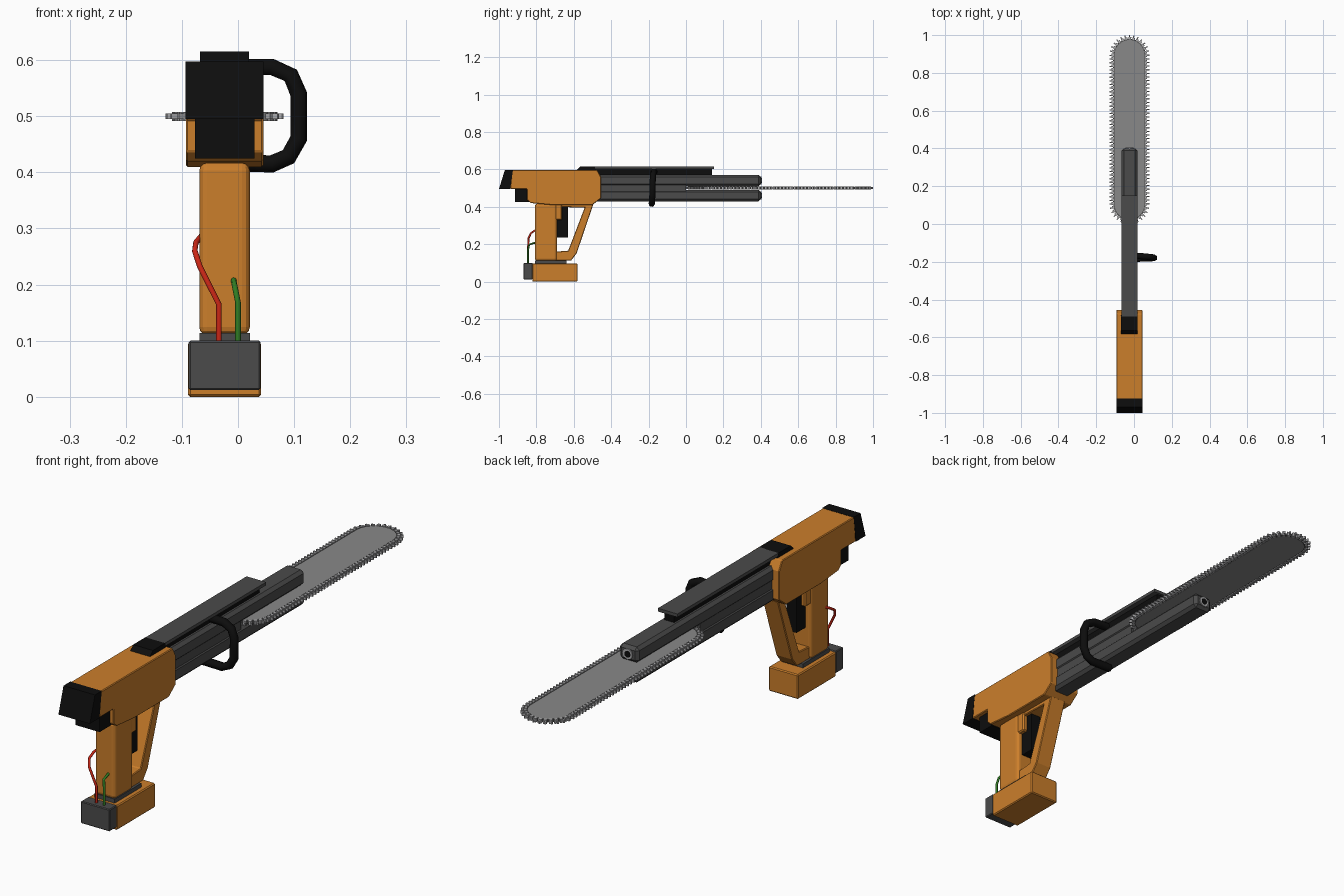
import bpy
from math import pi, sin, cos
from mathutils import Vector, Matrix
import bmesh

if "Cube" in bpy.data.objects:
    bpy.data.objects.remove(bpy.data.objects["Cube"])

CX = -0.024  # centre plane of the tool


def material(name, r, g, b):
    m = bpy.data.materials.new(name)
    m.use_nodes = True
    m.diffuse_color = (r, g, b, 1)
    m.node_tree.nodes["Principled BSDF"].inputs["Base Color"].default_value = (r, g, b, 1)
    return m


orange = material("orange plastic", 0.6, 0.21, 0.024)
gunmetal = material("dark grey metal", 0.07, 0.07, 0.07)
black = material("black rubber", 0.004, 0.004, 0.004)
steel = material("blade steel", 0.25, 0.25, 0.25)
bright = material("bright steel", 0.42, 0.42, 0.43)
red = material("red wire", 0.6, 0.02, 0.008)
green = material("green wire", 0.03, 0.2, 0.016)


def add_object(name, bm, mat, bevel=0, segments=1):
    bmesh.ops.recalc_face_normals(bm, faces=bm.faces)
    me = bpy.data.meshes.new(name)
    bm.to_mesh(me)
    bm.free()
    me.materials.append(mat)
    ob = bpy.data.objects.new(name, me)
    bpy.context.collection.objects.link(ob)
    if bevel:
        mod = ob.modifiers.new("bevel", 'BEVEL')
        mod.width = bevel
        mod.segments = segments
        mod.limit_method = 'ANGLE'
    return ob


def extrude(bm, points, offset):
    face = bm.faces.new([bm.verts.new(p) for p in points])
    new = bmesh.ops.extrude_face_region(bm, geom=[face])["geom"]
    verts = [v for v in new if isinstance(v, bmesh.types.BMVert)]
    bmesh.ops.translate(bm, verts=verts, vec=offset)


def side_part(name, profile, half, mat, bevel=0, segments=1):
    """Side profile in (y, z), extruded across the width."""
    bm = bmesh.new()
    extrude(bm, [(CX - half, y, z) for y, z in profile], (2 * half, 0, 0))
    return add_object(name, bm, mat, bevel, segments)


def box(name, y0, y1, z0, z1, half, mat, bevel=0, segments=1):
    return side_part(name, [(y0, z0), (y1, z0), (y1, z1), (y0, z1)], half, mat, bevel, segments)


def tube(name, points, radius, mat, resolution=2):
    cu = bpy.data.curves.new(name, 'CURVE')
    cu.dimensions = '3D'
    cu.bevel_depth = radius
    cu.bevel_resolution = resolution
    cu.use_fill_caps = True
    sp = cu.splines.new('POLY')
    sp.points.add(len(points) - 1)
    for p, co in zip(sp.points, points):
        p.co = (*co, 1)
    cu.materials.append(mat)
    ob = bpy.data.objects.new(name, cu)
    bpy.context.collection.objects.link(ob)
    return ob


# Housing and rear cap
side_part("housing", [(-0.94, 0.495), (-0.85, 0.495), (-0.85, 0.437), (-0.83, 0.42),
                      (-0.72, 0.41), (-0.50, 0.41), (-0.455, 0.445), (-0.455, 0.56),
                      (-0.475, 0.597), (-0.93, 0.597)], 0.069, orange, 0.003)
side_part("rear_cap", [(-1.0, 0.495), (-0.94, 0.495), (-0.925, 0.598), (-0.968, 0.598)],
          0.0695, black)
box("rear_block", -0.915, -0.84, 0.425, 0.5, 0.053, black)

# Grip, trigger and guard
box("grip", -0.808, -0.69, 0.11, 0.417, 0.045, orange, 0.014, 3)
box("grip_shoulder", -0.70, -0.662, 0.33, 0.417, 0.04, orange, 0.005)
side_part("trigger", [(-0.70, 0.235), (-0.632, 0.235), (-0.632, 0.41), (-0.665, 0.41),
                      (-0.665, 0.33), (-0.70, 0.33)], 0.022, black)
side_part("trigger_guard", [(-0.495, 0.415), (-0.585, 0.15), (-0.615, 0.112), (-0.70, 0.112),
                            (-0.70, 0.16), (-0.63, 0.165), (-0.542, 0.395), (-0.70, 0.40),
                            (-0.70, 0.415)], 0.036, orange, 0.003)

# Foot with battery
box("foot", -0.822, -0.58, 0.0, 0.098, 0.065, orange, 0.004)
box("battery", -0.868, -0.82, 0.012, 0.1, 0.064, gunmetal, 0.003)
box("grip_collar", -0.808, -0.64, 0.095, 0.114, 0.045, gunmetal)

# Wires
tube("red_wire", [(-0.034, -0.845, 0.095), (-0.034, -0.845, 0.165), (-0.068, -0.842, 0.232),
                  (-0.077, -0.828, 0.26), (-0.075, -0.805, 0.275), (-0.064, -0.78, 0.288)],
     0.005, red)
tube("green_wire", [(0, -0.845, 0.095), (0, -0.845, 0.168), (-0.006, -0.838, 0.198),
                    (-0.008, -0.8, 0.21)], 0.005, green)

# Twin barrels, the core between them, and the muzzles
for label, z in (("upper", 0.54), ("lower", 0.46)):
    box(label + "_barrel", -0.5, 0.4, z - 0.031, z + 0.031, 0.042, gunmetal, 0.012)
    for part, radius, depth, mat in (("muzzle_ring", 0.021, 0.008, bright),
                                     ("muzzle_hole", 0.013, 0.011, black)):
        bm = bmesh.new()
        bmesh.ops.create_cone(bm, cap_ends=True, segments=16, radius1=radius, radius2=radius,
                              depth=depth, matrix=Matrix.Translation((CX, 0.4, z))
                              @ Matrix.Rotation(pi / 2, 4, 'X'))
        add_object(label + "_" + part, bm, mat)
box("barrel_core", -0.5, 0.0, 0.48, 0.52, 0.038, gunmetal)

# Top rail
box("rail_stem", -0.5, 0.14, 0.565, 0.603, 0.022, black)
box("rail_plate", -0.49, 0.15, 0.602, 0.615, 0.043, gunmetal)
side_part("rail_wedge", [(-0.59, 0.59), (-0.565, 0.615), (-0.488, 0.615), (-0.47, 0.57),
                         (-0.59, 0.57)], 0.0435, black)

# Side handle
tube("side_handle", [(-0.01, -0.167, 0.588), (0.06, -0.172, 0.588), (0.094, -0.176, 0.573),
                     (0.108, -0.178, 0.54), (0.108, -0.18, 0.46), (0.09, -0.182, 0.428),
                     (0.06, -0.183, 0.415), (-0.03, -0.185, 0.418)], 0.0165, black, 1)

# Saw bar: a rounded outline walked at any distance from its core line
Y0, Y1, R = 0.104, 0.895, 0.084


def outline(radius, steps=16):
    pts = []
    for y, start in ((Y1, 0), (Y0, pi)):
        pts += [Vector((CX + radius * cos(start + pi * i / steps),
                        y + radius * sin(start + pi * i / steps), 0.5)) for i in range(steps + 1)]
    return pts


def plate(name, radius, half, mat):
    bm = bmesh.new()
    extrude(bm, [p - Vector((0, 0, half)) for p in outline(radius)], (0, 0, 2 * half))
    return add_object(name, bm, mat)


plate("saw_bar", 0.079, 0.006, steel)
plate("chain_band", 0.086, 0.0045, gunmetal)

# Chain teeth, spaced evenly along the outline
bm = bmesh.new()
straight, arc = Y1 - Y0, pi * R
total = 2 * (straight + arc)
count = 110
for i in range(count):
    s = total * i / count
    flip = s >= total / 2
    s = s % (total / 2)
    if s < straight:
        x, y, a = R, s - straight / 2, 0
    else:
        a = (s - straight) / R
        x, y = R * cos(a), straight / 2 + R * sin(a)
    base = Matrix.Translation((CX, (Y0 + Y1) / 2, 0.5)) @ Matrix.Rotation(pi * flip, 4, 'Z')
    base = base @ Matrix.Translation((x, y, 0)) @ Matrix.Rotation(a, 4, 'Z')
    for offset, size in (((0.004, 0, 0), (0.012, 0.014, 0.016)),
                         ((0.014, 0.003, 0), (0.014, 0.006, 0.010))):
        bmesh.ops.create_cube(bm, size=1, matrix=base @ Matrix.Translation(offset)
                              @ Matrix.Diagonal((*size, 1)))
add_object("chain_teeth", bm, bright)
